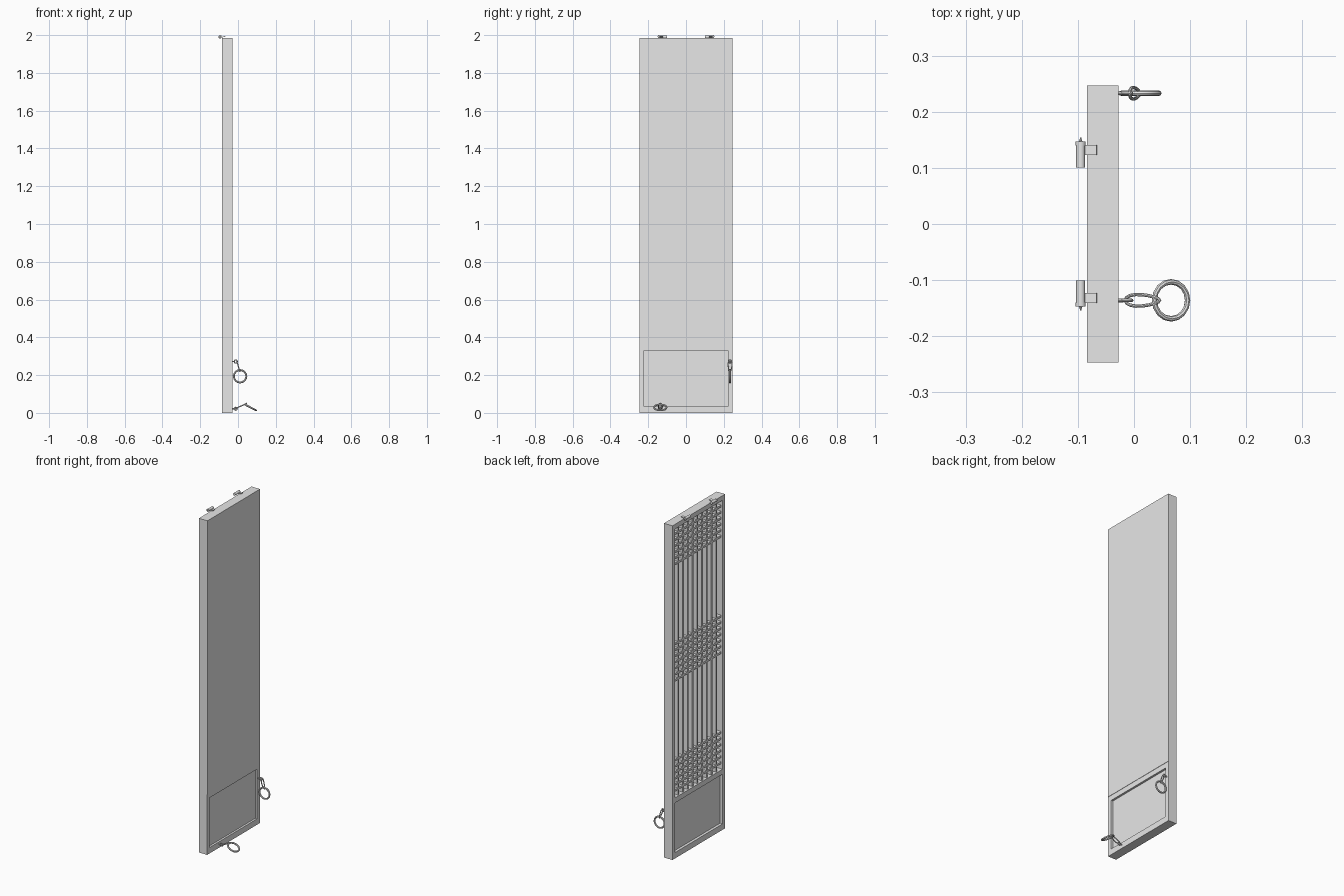
import bpy
import bmesh
from math import cos, sin, tau, radians
from mathutils import Matrix, Vector

cube = bpy.data.objects.get("Cube")
if cube:
    bpy.data.objects.remove(cube, do_unlink=True)

grey = bpy.data.materials.new("plain_grey")
grey.use_nodes = True
grey.diffuse_color = (0.8, 0.8, 0.8, 1)
grey.node_tree.nodes["Principled BSDF"].inputs["Base Color"].default_value = (0.8, 0.8, 0.8, 1)


def finish(name, bm, smooth=False):
    bmesh.ops.recalc_face_normals(bm, faces=bm.faces)
    mesh = bpy.data.meshes.new(name)
    bm.to_mesh(mesh)
    bm.free()
    mesh.materials.append(grey)
    obj = bpy.data.objects.new(name, mesh)
    bpy.context.collection.objects.link(obj)
    if smooth:
        bpy.ops.object.select_all(action='DESELECT')
        obj.select_set(True)
        bpy.context.view_layer.objects.active = obj
        bpy.ops.object.shade_smooth_by_angle(angle=radians(40))
    return obj


def add_box(bm, x, y, z, turn=None):
    """Box from (min, max) pairs, optionally turned about its centre."""
    centre = Vector([(a + b) / 2 for a, b in (x, y, z)])
    size = Matrix.Diagonal([b - a for a, b in (x, y, z)] + [1])
    m = Matrix.Translation(centre) @ (turn or Matrix()) @ size
    bmesh.ops.create_cube(bm, size=1, matrix=m)


def add_rod(bm, start, end, radius, tip=None, sides=16):
    a, b = Vector(start), Vector(end)
    turn = (b - a).to_track_quat('Z', 'Y').to_matrix().to_4x4()
    bmesh.ops.create_cone(bm, cap_ends=True, segments=sides, radius1=radius,
                          radius2=radius if tip is None else tip, depth=(b - a).length,
                          matrix=Matrix.Translation((a + b) / 2) @ turn)


def add_loop(bm, centre, u, v, wire, taper=0, steps=16, sides=8):
    """Closed wire loop with half axes u and v, narrowed towards +u by taper."""
    centre, u, v = Vector(centre), Vector(u), Vector(v)
    normal = u.cross(v).normalized()

    def point(t):
        return centre + u * cos(t) + v * sin(t) * (1 - taper * cos(t))

    rings = []
    for i in range(steps):
        t = tau * i / steps
        tangent = (point(t + 0.01) - point(t - 0.01)).normalized()
        out = tangent.cross(normal)
        rings.append([bm.verts.new(point(t) + wire * (out * cos(tau * k / sides)
                                                      + normal * sin(tau * k / sides)))
                      for k in range(sides)])
    for i in range(steps):
        a, b = rings[i], rings[(i + 1) % steps]
        for k in range(sides):
            n = (k + 1) % sides
            bm.faces.new((a[k], b[k], b[n], a[n]))


# Main dimensions of the door leaf
BACK, FRONT = -0.084, -0.030
HALF, TOP, STILE = 0.247, 1.985, 0.024
INNER = HALF - STILE
RAIL_LOW, RAIL_HIGH, HEAD = 0.33, 0.36, 1.957

# Frame: two stiles and three rails
bm = bmesh.new()
for s in (-1, 1):
    add_box(bm, (BACK, FRONT), sorted((s * INNER, s * HALF)), (0, TOP))
for z in ((0, 0.035), (RAIL_LOW, RAIL_HIGH), (HEAD, TOP)):
    add_box(bm, (BACK, FRONT), (-INNER, INNER), z)
finish("door_frame", bm)

# Solid board sunk into the lower opening
bm = bmesh.new()
add_box(bm, (-0.068, -0.042), (-INNER, INNER), (0.035, RAIL_LOW))
finish("lower_board", bm)

# Thin sheet covering the lattice on one side
bm = bmesh.new()
add_box(bm, (FRONT, FRONT + 0.002), (-HALF, HALF), (RAIL_HIGH, TOP))
finish("paper_sheet", bm)

# Lattice: full-height bars and three bands of cross bars
COLUMNS, ROWS, BAR = 10, 6, 0.006
bm = bmesh.new()
for i in range(1, COLUMNS):
    y = -INNER + 2 * INNER * i / COLUMNS
    add_box(bm, (-0.076, FRONT), (y - BAR, y + BAR), (RAIL_HIGH, HEAD))
finish("lattice_uprights", bm)

bm = bmesh.new()
BAND = 0.216
middle = (RAIL_HIGH + HEAD) / 2
for low in (RAIL_HIGH, middle - BAND / 2, HEAD - BAND):
    for r in range(ROWS + 1):
        z = low + BAND * r / ROWS
        if RAIL_HIGH + BAR < z < HEAD - BAR:
            add_box(bm, (-0.075, FRONT), (-INNER, INNER), (z - BAR, z + BAR))
finish("lattice_cross_bars", bm)

# Hinges on the top edge, mirrored across the middle
for s, side in ((1, "left"), (-1, "right")):
    bm = bmesh.new()
    x, z = -0.095, 1.991
    add_rod(bm, (x, s * 0.101, z), (x, s * 0.140, z), 0.008)
    add_rod(bm, (x, s * 0.140, z), (x, s * 0.147, z), 0.009)
    add_rod(bm, (x, s * 0.147, z), (x, s * 0.154, z), 0.003, 0.001, 8)
    finish("hinge_barrel_" + side, bm, True)
    bm = bmesh.new()
    add_box(bm, (-0.092, -0.066), sorted((s * 0.123, s * 0.141)), (1.989, 1.992),
            Matrix.Rotation(radians(-15), 4, 'Y'))
    finish("hinge_leaf_" + side, bm)


def ring_pull(name, y, eye_z, link, link_half, ring, ring_half, ring_side):
    """Staple eye, tapered link and pull ring."""
    bm = bmesh.new()
    add_rod(bm, (FRONT - 0.005, y, eye_z), (-0.019, y, eye_z), 0.0035, sides=8)
    add_loop(bm, (-0.012, y, eye_z), (0.008, 0, 0), (0, 0, 0.008), 0.003)
    finish(name + "_eye", bm, True)
    bm = bmesh.new()
    add_loop(bm, link, link_half, (0, 0.010, 0), 0.003, taper=0.3)
    finish(name + "_link", bm, True)
    bm = bmesh.new()
    add_loop(bm, ring, ring_half, ring_side, 0.005)
    finish(name + "_ring", bm, True)


# Pull at the bottom, its ring lying outward
ring_pull("bottom_pull", -0.136, 0.022, (0.015, -0.136, 0.036), (0.031, 0, 0.015),
          (0.066, -0.136, 0.029), (0.0295, 0, -0.0155), (0, 0.033, 0))

# Pull on the side, its ring hanging down
ring_pull("side_pull", 0.233, 0.272, (0.001, 0.233, 0.249), (0.009, 0, -0.030),
          (0.011, 0.233, 0.194), (0.033, 0, 0), (0, 0, 0.033))
